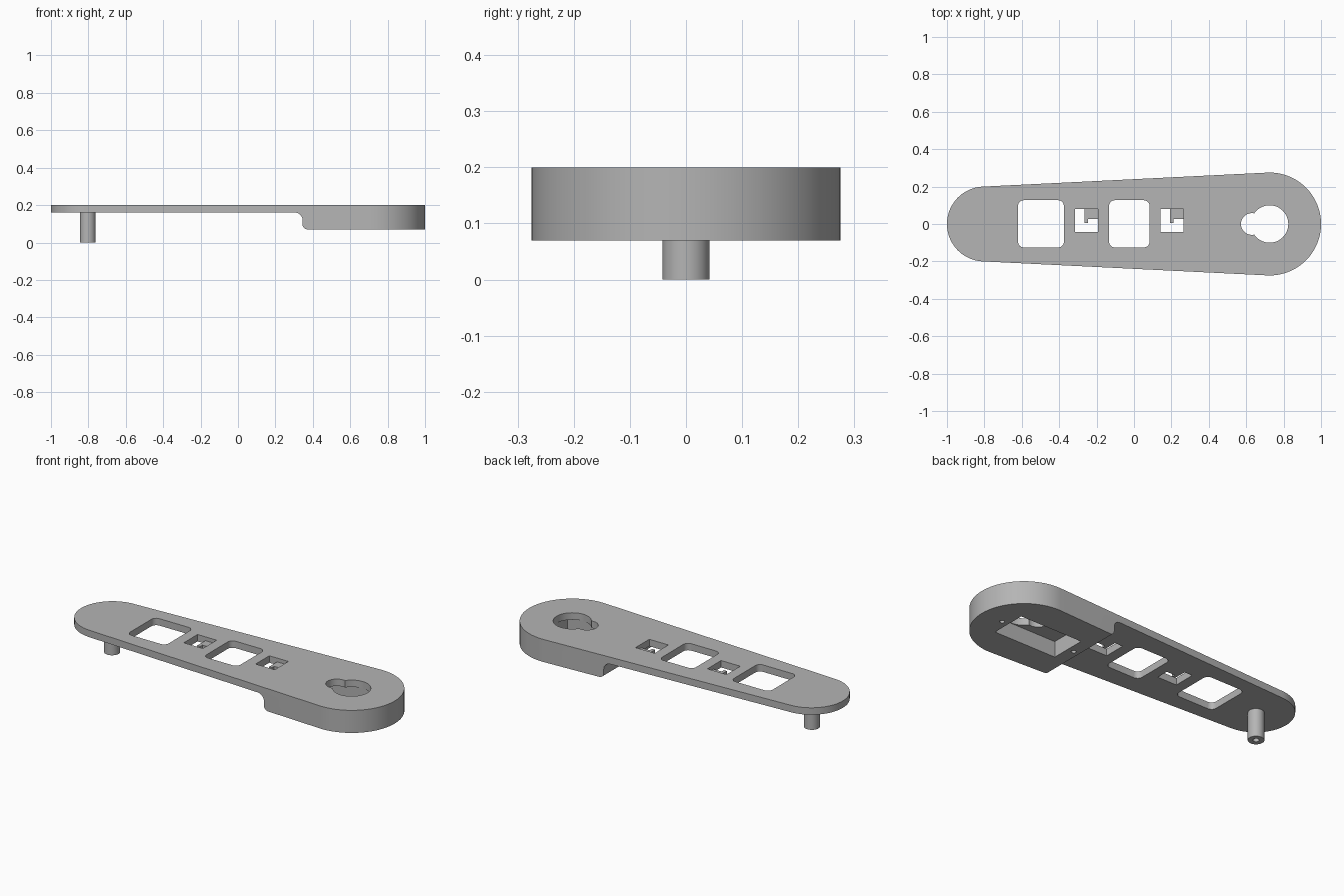
import bpy, bmesh
from math import sin, cos, pi, asin, radians

cube = bpy.data.objects.get("Cube")
if cube:
    bpy.data.objects.remove(cube, do_unlink=True)

grey = bpy.data.materials.new("plain grey")
grey.use_nodes = True
colour = (0.46, 0.46, 0.46, 1)
grey.diffuse_color = colour
grey.node_tree.nodes["Principled BSDF"].inputs["Base Color"].default_value = colour

TOP, PLATE, HUB = 0.2, 0.16, 0.07   # arm top, thin underside, thick underside


def arc(cx, cy, r, a0, a1, n=24):
    return [(cx + r * cos(a0 + (a1 - a0) * i / n),
             cy + r * sin(a0 + (a1 - a0) * i / n)) for i in range(n + 1)]


def circle(cx, cy, r, n=48):
    return arc(cx, cy, r, 0, 2 * pi, n)[:-1]


def rect(x0, x1, y0, y1, r=0):
    if not r:
        return [(x0, y0), (x1, y0), (x1, y1), (x0, y1)]
    return (arc(x1 - r, y1 - r, r, 0, pi / 2, 8) + arc(x0 + r, y1 - r, r, pi / 2, pi, 8)
            + arc(x0 + r, y0 + r, r, pi, 1.5 * pi, 8) + arc(x1 - r, y0 + r, r, 1.5 * pi, 2 * pi, 8))


def prism(name, outline, lo, hi, along_y=False):
    """Extrude a 2D outline along z, or an xz outline along y."""
    bm = bmesh.new()
    place = (lambda u, v, t: (u, t, v)) if along_y else (lambda u, v, t: (u, v, t))
    face = bm.faces.new([bm.verts.new(place(u, v, lo)) for u, v in outline])
    new = bmesh.ops.extrude_face_region(bm, geom=[face])["geom"]
    shift = (0, hi - lo, 0) if along_y else (0, 0, hi - lo)
    bmesh.ops.translate(bm, verts=[g for g in new if isinstance(g, bmesh.types.BMVert)], vec=shift)
    bmesh.ops.recalc_face_normals(bm, faces=bm.faces)
    mesh = bpy.data.meshes.new(name)
    bm.to_mesh(mesh)
    bm.free()
    mesh.materials.append(grey)
    obj = bpy.data.objects.new(name, mesh)
    bpy.context.collection.objects.link(obj)
    return obj


def cut(target, outline, lo, hi, along_y=False):
    cutter = prism("cutter", outline, lo, hi, along_y)
    mod = target.modifiers.new("cut", "BOOLEAN")
    mod.operation, mod.solver, mod.object = "DIFFERENCE", "EXACT", cutter
    graph = bpy.context.evaluated_depsgraph_get()
    mesh = bpy.data.meshes.new_from_object(target.evaluated_get(graph))
    target.modifiers.clear()
    target.data = mesh
    bpy.data.objects.remove(cutter, do_unlink=True)


# Tapered arm body: two round ends joined by tangent sides
lx, lr, rx, rr = -0.8, 0.2, 0.725, 0.275
tilt = asin((rr - lr) / (rx - lx))
a = pi / 2 + tilt
body = prism("arm_body", arc(rx, 0, rr, -a, a, 56) + arc(lx, 0, lr, a, 2 * pi - a, 48), HUB, TOP)

# Relief under the thin part, with a rounded step
step = ([(-1.1, -0.1), (0.372, -0.1)]
        + arc(0.372, HUB + 0.027, 0.027, 1.5 * pi, pi, 8)
        + arc(0.305, PLATE - 0.04, 0.04, 0, pi / 2, 8) + [(-1.1, PLATE)])
cut(body, step, -0.5, 0.5, True)

# Large rounded windows
for x0, x1 in ((-0.62, -0.375), (-0.133, 0.083)):
    cut(body, rect(x0, x1, -0.125, 0.127, 0.03), 0, 0.3)

# Small square windows
slots = (-0.315, 0.143)
for x in slots:
    cut(body, rect(x, x + 0.122, -0.044, 0.081), 0, 0.3)

# Keyhole over a rectangular pocket with two screw holes
cut(body, circle(rx, 0, 0.1), 0.1, 0.3)
cut(body, circle(0.63, 0, 0.058), 0.1, 0.3)
cut(body, rect(0.435, 0.828, -0.103, 0.103), 0, PLATE)
for x in (0.397, 0.868):
    cut(body, circle(x, 0, 0.013, 20), 0, 0.13)

# Stepped ledge inside each small window
ledges = []
for i, x in enumerate(slots):
    ledge = [(x + 0.05, 0.006), (x + 0.069, 0.006), (x + 0.069, 0.027),
             (x + 0.124, 0.027), (x + 0.124, 0.083), (x + 0.05, 0.083)]
    ledges.append(prism(f"window_ledge_{i + 1}", ledge, PLATE, 0.178))

# Peg under the narrow end, bored at its tip
peg = prism("peg", circle(-0.803, 0, 0.042), 0, PLATE + 0.01)
cut(peg, circle(-0.803, 0, 0.016, 24), -0.05, 0.08)

# Smooth the curved walls, keep the rims sharp
bpy.ops.object.select_all(action="DESELECT")
for obj in [body, peg] + ledges:
    obj.select_set(True)
bpy.context.view_layer.objects.active = body
bpy.ops.object.shade_smooth_by_angle(angle=radians(30))
